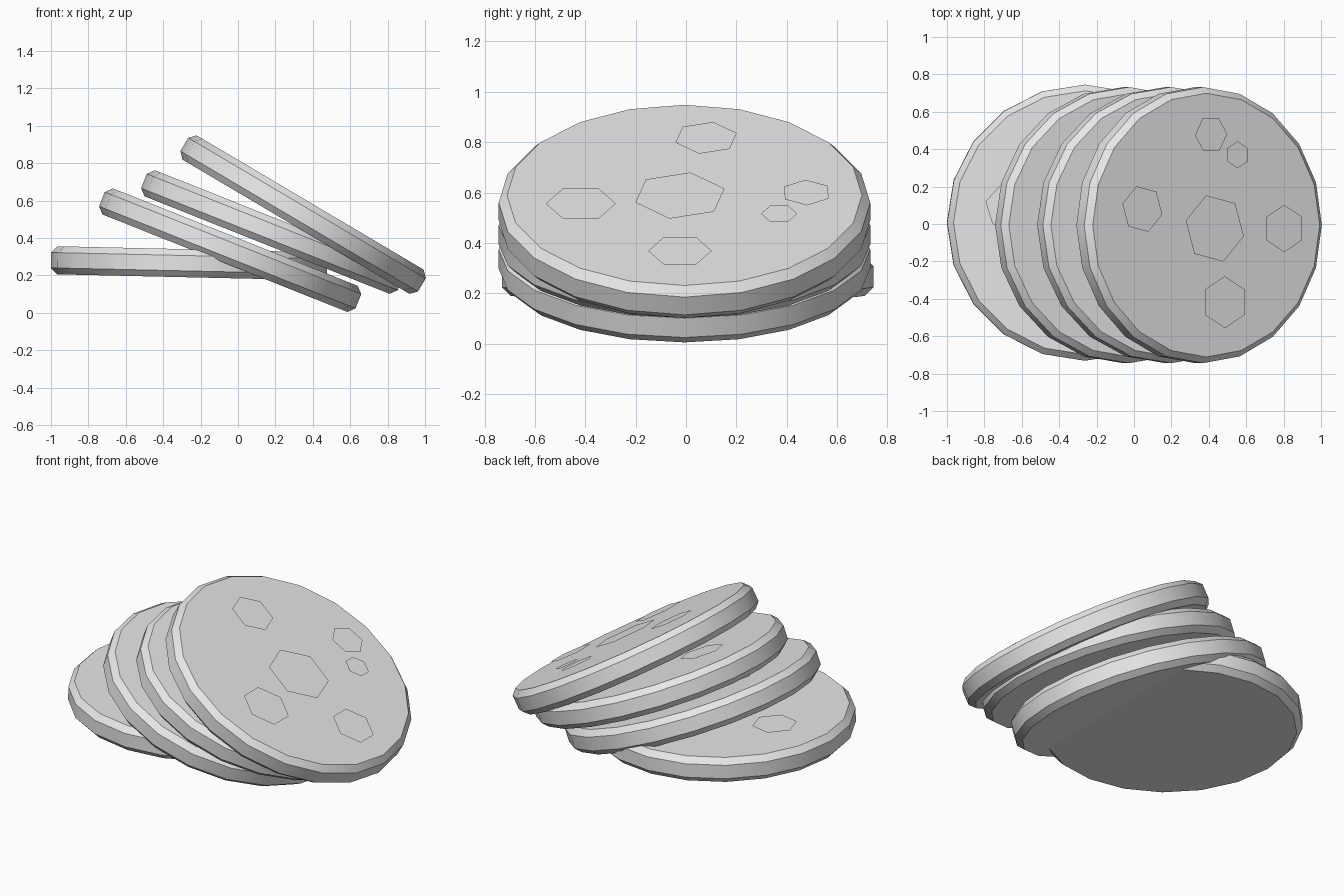
import bpy, bmesh, math
from mathutils import Matrix, Vector

cube = bpy.data.objects.get("Cube")
if cube:
    bpy.data.objects.remove(cube, do_unlink=True)

# One plain colour for the whole stack
grey = bpy.data.materials.new("plain_grey")
grey.use_nodes = True
color = (0.8, 0.8, 0.8, 1.0)
grey.diffuse_color = color
grey.node_tree.nodes["Principled BSDF"].inputs["Base Color"].default_value = color

SIDES = 20
RADIUS, FACE_RADIUS = 0.738, 0.705
HALF, RIM_HALF = 0.075, 0.041
CHIP_HEIGHT = HALF + 0.022


def ring(bm, radius, z, sides, turn=0.0, center=(0, 0)):
    """Add a regular ring of vertices."""
    return [bm.verts.new((center[0] + radius * math.cos(turn + math.tau * i / sides),
                          center[1] + radius * math.sin(turn + math.tau * i / sides), z))
            for i in range(sides)]


def finish(bm, name, matrix):
    mesh = bpy.data.meshes.new(name)
    bm.to_mesh(mesh)
    bm.free()
    mesh.materials.append(grey)
    obj = bpy.data.objects.new(name, mesh)
    obj.matrix_world = matrix
    bpy.context.collection.objects.link(obj)
    return obj


def biscuit(name, matrix):
    """Round disc with a chamfered rim."""
    bm = bmesh.new()
    profile = [(FACE_RADIUS, -HALF), (RADIUS, -RIM_HALF), (RADIUS, RIM_HALF), (FACE_RADIUS, HALF)]
    rings = [ring(bm, r, z, SIDES) for r, z in profile]
    for low, high in zip(rings, rings[1:]):
        for i in range(SIDES):
            j = (i + 1) % SIDES
            bm.faces.new((low[i], low[j], high[j], high[i]))
    bm.faces.new(rings[-1])
    bm.faces.new(rings[0][::-1])
    obj = finish(bm, name, matrix)
    bpy.ops.object.select_all(action='DESELECT')
    bpy.context.view_layer.objects.active = obj
    obj.select_set(True)
    bpy.ops.object.shade_smooth_by_angle(angle=math.radians(30))


# Chips on each biscuit: x, y, radius, turn in degrees
CHIPS = [
    (0.04, -0.018, 0.185, 47),
    (-0.41, 0.086, 0.127, 47),
    (0.103, -0.412, 0.139, 30),
    (0.472, -0.018, 0.126, 30),
    (0.017, 0.484, 0.10, 2),
    (0.182, 0.376, 0.072, 30),
]


def chips(name, matrix):
    """Flat hexagonal chips just above the top face."""
    bm = bmesh.new()
    for x, y, radius, turn in CHIPS:
        bm.faces.new(ring(bm, radius, CHIP_HEIGHT, 6, math.radians(turn), (x, y)))
    finish(bm, name, matrix)


# Leaning stack: name, centre, tilt in degrees
STACK = [
    ("bottom", (-0.262, 0.007, 0.265), 1.3),
    ("lower", (-0.042, -0.006, 0.335), 21.7),
    ("upper", (0.183, -0.006, 0.432), 21.7),
    ("top", (0.348, -0.006, 0.525), 30.6),
]
for name, center, tilt in STACK:
    matrix = Matrix.Translation(Vector(center)) @ Matrix.Rotation(math.radians(tilt), 4, 'Y')
    biscuit(name + "_biscuit", matrix)
    chips(name + "_chips", matrix)
